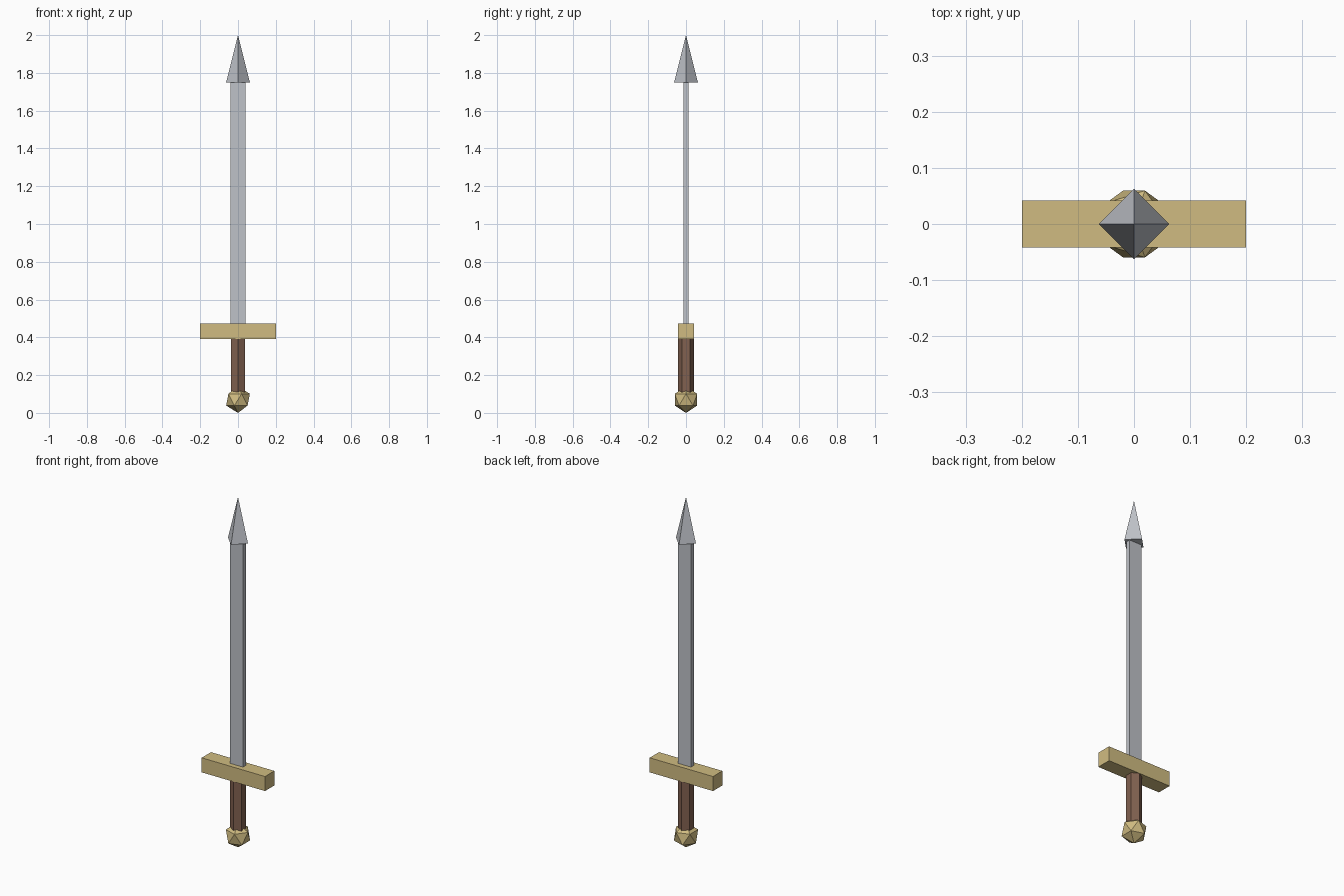
import bpy

if "Cube" in bpy.data.objects:
    bpy.data.objects.remove(bpy.data.objects["Cube"])


def material(name, color):
    m = bpy.data.materials.new(name)
    m.diffuse_color = (*color, 1)
    m.use_nodes = True
    m.node_tree.nodes["Principled BSDF"].inputs["Base Color"].default_value = m.diffuse_color
    return m


steel = material("steel", (0.52, 0.54, 0.58))
gold = material("gold", (0.63, 0.50, 0.22))
leather = material("leather", (0.22, 0.12, 0.08))


def finish(name, mat):
    ob = bpy.context.object
    ob.name = name
    ob.data.materials.append(mat)
    return ob


def box(name, size, z0, z1, mat):
    bpy.ops.mesh.primitive_cube_add(size=1, location=(0, 0, (z0 + z1) / 2))
    ob = finish(name, mat)
    ob.scale = (size[0], size[1], z1 - z0)


# Pommel: faceted ball
bpy.ops.mesh.primitive_ico_sphere_add(subdivisions=1, radius=0.07, location=(0, 0, 0.07))
finish("pommel", gold)

# Grip: six-sided bar
bpy.ops.mesh.primitive_cylinder_add(vertices=6, radius=0.042, depth=0.32, location=(0, 0, 0.24))
finish("grip", leather)

# Crossguard and blade
box("crossguard", (0.40, 0.084), 0.39, 0.473, gold)
box("blade", (0.08, 0.026), 0.46, 1.755, steel)

# Tip: four-sided pyramid with corners on the axes
bpy.ops.mesh.primitive_cone_add(vertices=4, radius1=0.063, radius2=0, depth=0.25, location=(0, 0, 1.875))
finish("blade_tip", steel)
